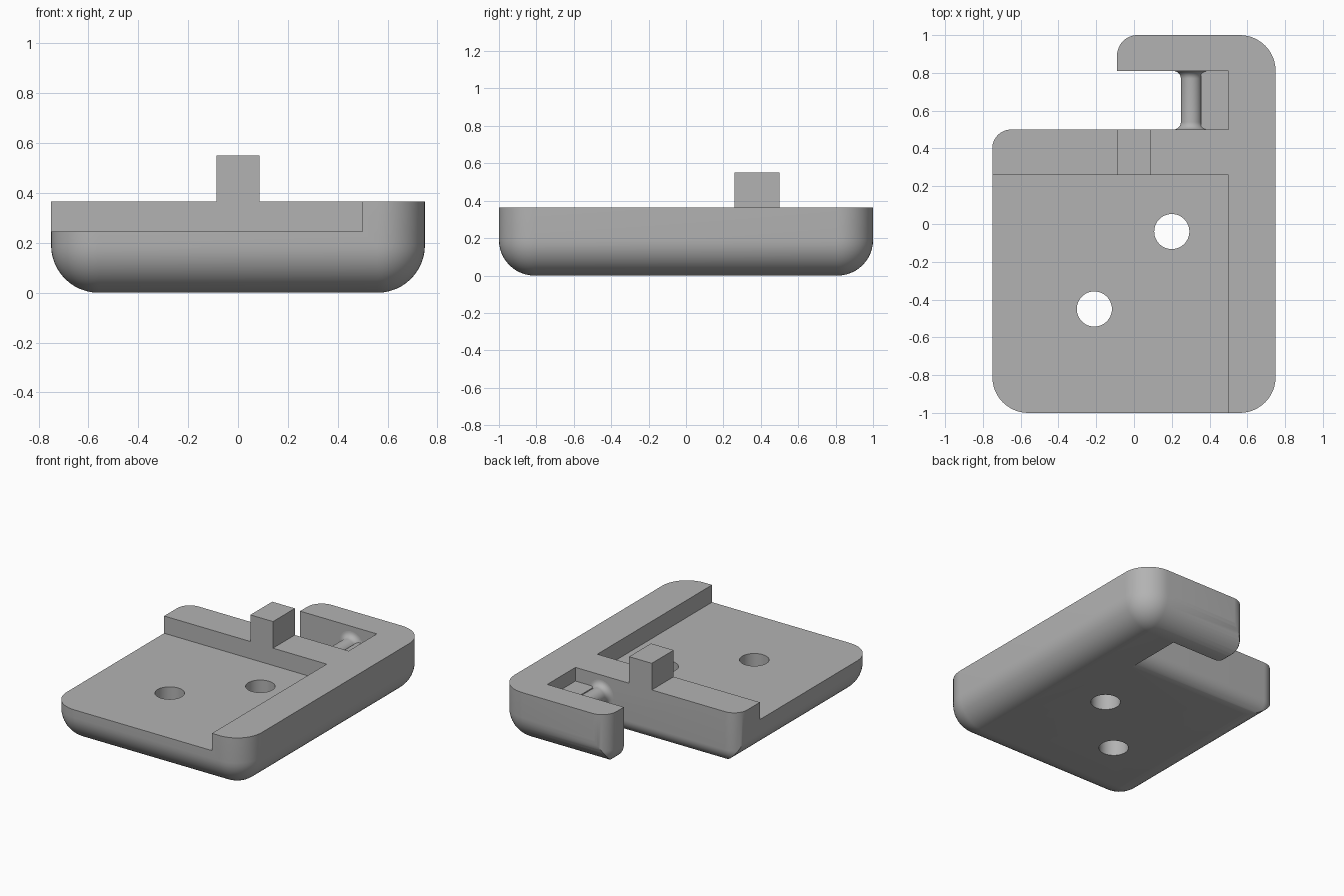
import bpy, bmesh, math

if "Cube" in bpy.data.objects:
    bpy.data.objects.remove(bpy.data.objects["Cube"])

grey = bpy.data.materials.new("plain grey")
grey.diffuse_color = (0.45, 0.45, 0.45, 1)
grey.use_nodes = True
grey.node_tree.nodes["Principled BSDF"].inputs["Base Color"].default_value = grey.diffuse_color


def make(name, bm):
    bmesh.ops.recalc_face_normals(bm, faces=bm.faces)
    me = bpy.data.meshes.new(name)
    bm.to_mesh(me)
    bm.free()
    me.materials.append(grey)
    ob = bpy.data.objects.new(name, me)
    bpy.context.collection.objects.link(ob)
    return ob


def skin(name, rings):
    """Closed solid from a stack of equal-length rings."""
    bm = bmesh.new()
    vs = [[bm.verts.new(p) for p in ring] for ring in rings]
    n = len(vs[0])
    for a, b in zip(vs, vs[1:]):
        for i in range(n):
            bm.faces.new((a[i], a[(i + 1) % n], b[(i + 1) % n], b[i]))
    bm.faces.new(vs[0][::-1])
    bm.faces.new(vs[-1])
    bmesh.ops.remove_doubles(bm, verts=bm.verts, dist=1e-5)
    return make(name, bm)


def box(name, x0, x1, y0, y1, z0, z1):
    return skin(name, [[(x0, y0, z), (x1, y0, z), (x1, y1, z), (x0, y1, z)] for z in (z0, z1)])


def tub(name, x0, x1, y0, y1, z0, z1, r, steps=12):
    """Box with rounded upright corners and a rounded bottom rim."""
    def ring(inset, z):
        pts, q = [], max(r - inset, 0.0005)
        corners = ((x1 - r, y1 - r), (x0 + r, y1 - r), (x0 + r, y0 + r), (x1 - r, y0 + r))
        for k, (cx, cy) in enumerate(corners):
            for i in range(steps + 1):
                a = (k + i / steps) * math.pi / 2
                pts.append((cx + q * math.cos(a), cy + q * math.sin(a), z))
        return pts
    rings = []
    for i in range(steps + 1):
        t = i / steps * math.pi / 2
        rings.append(ring(r * (1 - math.sin(t)), z0 + r * (1 - math.cos(t))))
    return skin(name, rings + [ring(0, z1)])


def cylinder(name, x, y, r):
    circle = [(x + r * math.cos(a), y + r * math.sin(a))
              for a in (i * math.tau / 48 for i in range(48))]
    return skin(name, [[(px, py, z) for px, py in circle] for z in (-0.2, 0.6)])


def combine(target, op, other):
    m = target.modifiers.new("cut", 'BOOLEAN')
    m.operation, m.solver, m.object = op, 'EXACT', other
    bpy.context.view_layer.objects.active = target
    bpy.ops.object.modifier_apply(modifier=m.name)
    bpy.data.objects.remove(other)


def smooth(ob):
    bpy.ops.object.select_all(action='DESELECT')
    ob.select_set(True)
    bpy.context.view_layer.objects.active = ob
    bpy.ops.object.shade_smooth_by_angle(angle=math.radians(30))


TOP, LEDGE, FLOOR = 0.365, 0.27, 0.245

# Main tray with a soft bottom rim
tray = tub("tray", -0.75, 0.75, -1, 1, 0, TOP, 0.19)

# Outline with the side opening: plate area, hook and spine
outline = tub("outline", -0.7505, 2, -2, 0.5, -0.0005, 1, 0.1)
combine(outline, 'UNION', tub("hook_outline", -0.09, 2.1, 0.6, 1.0005, -0.0006, 1.1, 0.11))
combine(outline, 'UNION', box("spine_outline", 0.355, 2.2, -2.1, 2, -0.3, 1.2))
combine(tray, 'INTERSECT', outline)

# Slot behind the hook, with a raised ledge at its closed end
combine(tray, 'DIFFERENCE', box("slot", -1, 0.355, 0.55, 0.81, -0.5, 1))
combine(tray, 'DIFFERENCE', box("ledge_cut", 0.34, 0.5, 0.5, 0.81, LEDGE, 1))

# Sunken plate and its two through holes
combine(tray, 'DIFFERENCE', box("recess", -1, 0.5, -1.2, 0.26, FLOOR, 1))
for x, y in ((0.2, -0.04), (-0.21, -0.45)):
    combine(tray, 'DIFFERENCE', cylinder("hole", x, y, 0.093))
smooth(tray)

# Square post on the cross rail
box("post", -0.087, 0.087, 0.26, 0.5, TOP, 0.55)

# Pin across the slot, flared at both ends
profile = []
for i in range(9):
    t = i / 8 * math.pi / 2
    profile.append((0.5 + 0.04 * (1 - math.cos(t)), 0.055 + 0.04 * (1 - math.sin(t))))
profile += [(1.31 - y, r) for y, r in reversed(profile)]
pin = skin("pin", [[(0.303 + r * math.cos(a), y, 0.235 + r * math.sin(a))
                    for a in (i * math.tau / 32 for i in range(32))] for y, r in profile])
smooth(pin)
